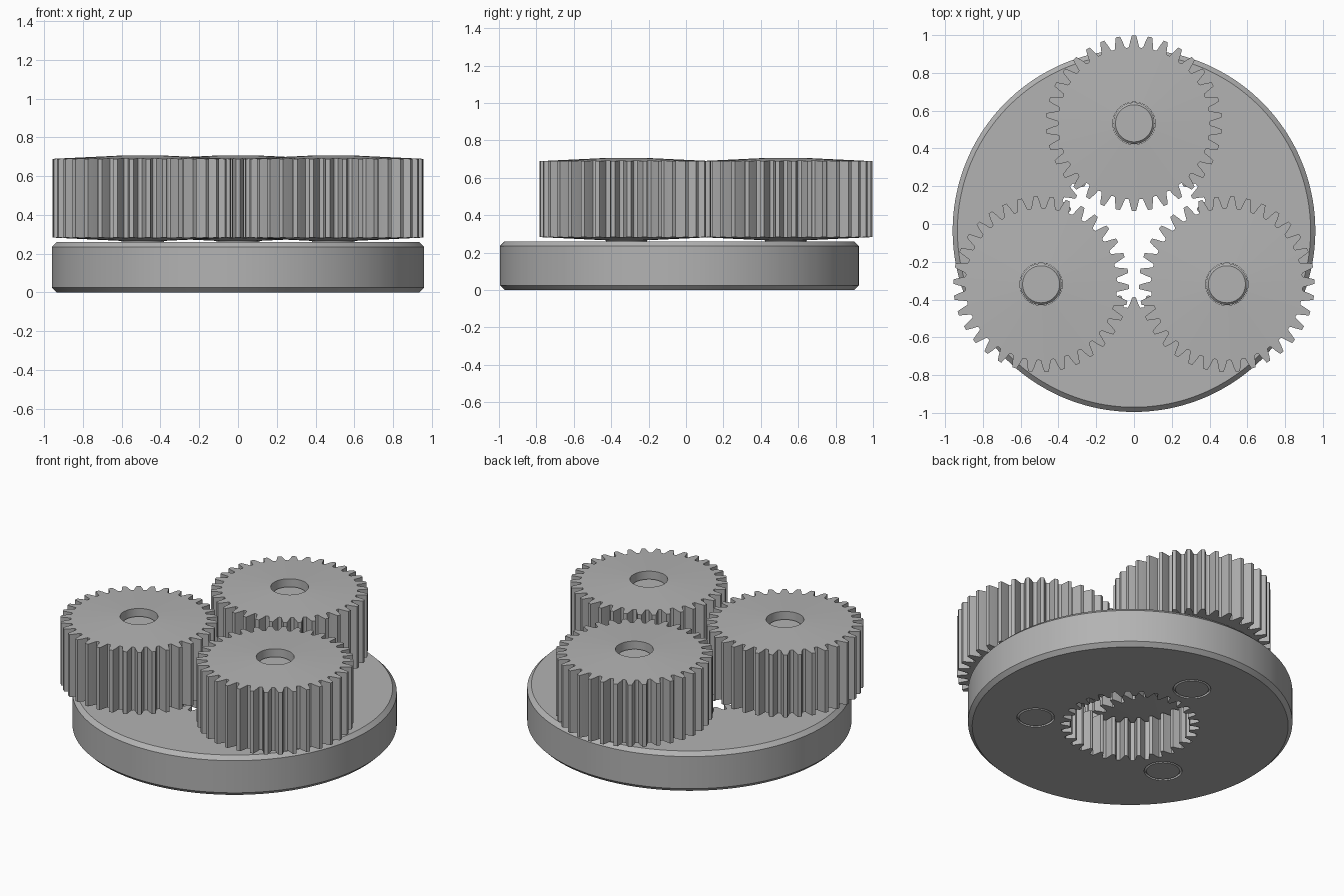
import bpy, bmesh, math

if "Cube" in bpy.data.objects:
    bpy.data.objects.remove(bpy.data.objects["Cube"], do_unlink=True)

grey = bpy.data.materials.new("plain_grey")
grey.use_nodes = True
grey.diffuse_color = (0.45, 0.45, 0.45, 1)
grey.node_tree.nodes["Principled BSDF"].inputs["Base Color"].default_value = grey.diffuse_color

CENTRE_Y = -0.035
ORBIT = 0.568
BORE = 0.112


def toothed(count, root, tip, phase):
    """Polar outline of a toothed wheel as (angle, radius) pairs."""
    mid = (root + tip) / 2
    shape = [(-0.5, root - 0.003), (-0.36, root), (-0.25, mid), (-0.13, tip),
             (0.13, tip), (0.25, mid), (0.36, root)]
    step = math.tau / count
    return [(phase + (i + u) * step, r) for i in range(count) for u, r in shape]


def finish(name, bm, location):
    bmesh.ops.recalc_face_normals(bm, faces=bm.faces)
    mesh = bpy.data.meshes.new(name)
    bm.to_mesh(mesh)
    bm.free()
    mesh.materials.append(grey)
    obj = bpy.data.objects.new(name, mesh)
    bpy.context.collection.objects.link(obj)
    obj.location = location
    return obj


def ring_body(name, loops, location, closed=True):
    """Skin loops of points; join last to first, or cap both ends."""
    bm = bmesh.new()
    rings = [[bm.verts.new(p) for p in loop] for loop in loops]
    pairs = list(zip(rings, rings[1:]))
    if closed:
        pairs.append((rings[-1], rings[0]))
    else:
        bm.faces.new(rings[0])
        bm.faces.new(rings[-1])
    for a, b in pairs:
        for i in range(len(a)):
            j = (i + 1) % len(a)
            bm.faces.new((a[i], a[j], b[j], b[i]))
    return finish(name, bm, location)


def polar(angle, r, z):
    return (r * math.cos(angle), r * math.sin(angle), z)


def circle(angles, r, z):
    return [polar(a, r, z) for a in angles]


def smooth(obj, degrees):
    bpy.ops.object.select_all(action='DESELECT')
    obj.select_set(True)
    bpy.context.view_layer.objects.active = obj
    bpy.ops.object.shade_smooth_by_angle(angle=math.radians(degrees))


# Carrier disc: chamfered rim and a splined centre hole
spline = toothed(30, 0.355, 0.41, -math.pi / 2 + math.pi / 30)
angles = [a for a, r in spline]
rim = [(0.935, 0), (0.96, 0.025), (0.96, 0.235), (0.935, 0.26)]
loops = [[polar(a, r, 0) for a, r in spline]]
loops += [circle(angles, r, z) for r, z in rim]
loops.append([polar(a, r, 0.26) for a, r in spline])
disc = ring_body("carrier_disc", loops, (0, CENTRE_Y, 0))

round_angles = [math.tau * i / 64 for i in range(64)]
for name, turn in (("back", 90), ("right", 210), ("left", 330)):
    direction = math.radians(turn)
    spot = (ORBIT * math.cos(direction), CENTRE_Y + ORBIT * math.sin(direction), 0)

    # Pin hole through the disc
    cutter = ring_body("hole_cutter", [circle(round_angles, BORE, z) for z in (-0.1, 0.4)],
                       spot, closed=False)
    cutter.hide_render = True
    cut = disc.modifiers.new("pin_hole", 'BOOLEAN')
    cut.operation = 'DIFFERENCE'
    cut.solver = 'EXACT'
    cut.object = cutter
    bpy.context.view_layer.objects.active = disc
    bpy.ops.object.modifier_apply(modifier=cut.name)
    bpy.data.objects.remove(cutter, do_unlink=True)

    # Pin with chamfered ends, flush below and recessed above
    profile = [(0.098, 0), (0.11, 0.012), (0.11, 0.648), (0.098, 0.66)]
    pin = ring_body(name + "_pin", [circle(round_angles, r, z) for r, z in profile],
                    spot, closed=False)
    smooth(pin, 30)

    # Planet gear, faces falling slightly from bore to tooth tips
    teeth = toothed(34, 0.404, 0.465, direction)
    angles = [a for a, r in teeth]

    def fall(r):
        return 0.017 * (r - BORE) / (0.465 - BORE)

    gear = ring_body(name + "_gear", [
        circle(angles, BORE, 0.266),
        [polar(a, r, 0.266 + fall(r)) for a, r in teeth],
        [polar(a, r, 0.706 - fall(r)) for a, r in teeth],
        circle(angles, BORE, 0.706)], spot)
    smooth(gear, 20)

smooth(disc, 20)
